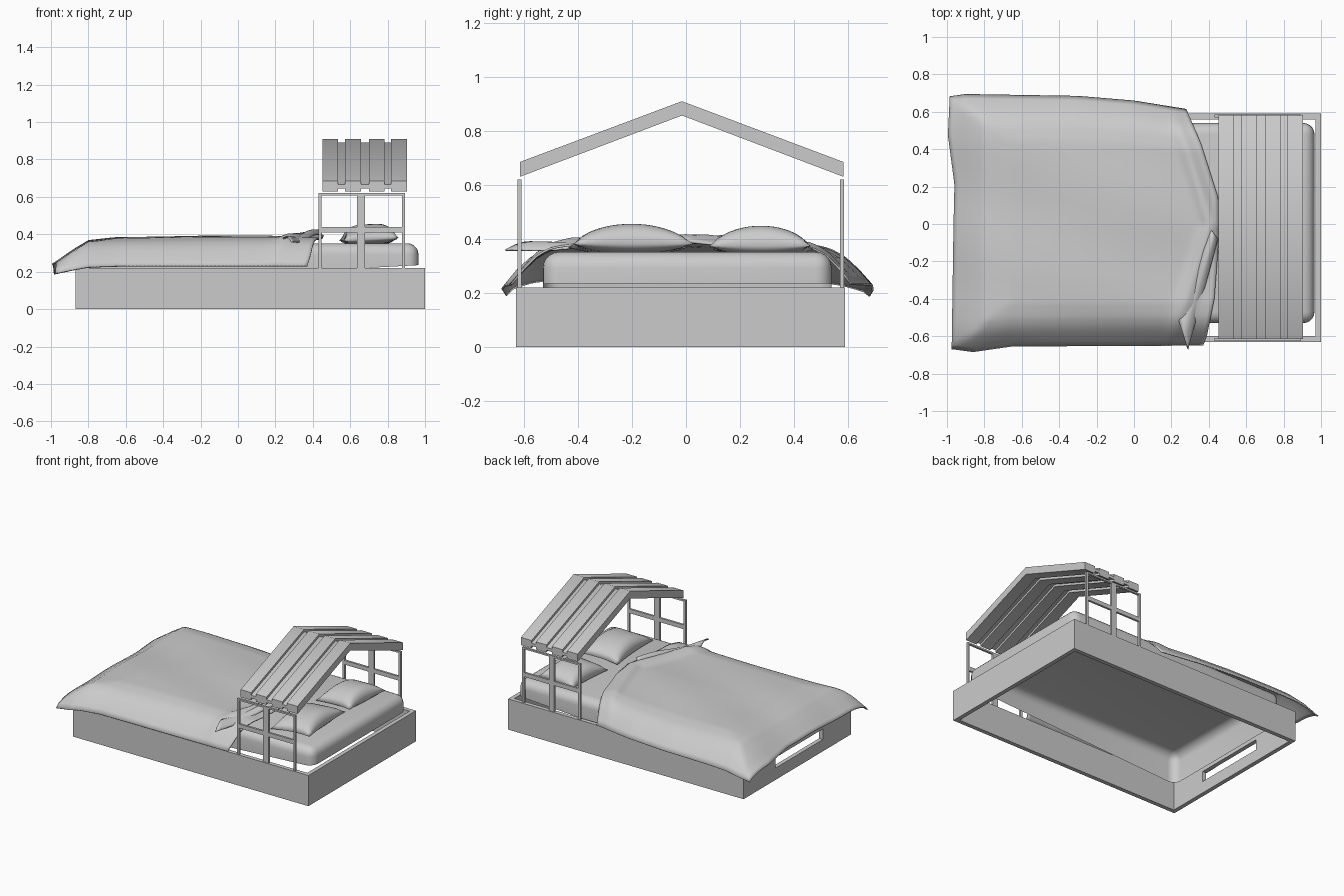
import bpy, bmesh, math
from mathutils import Vector

cube = bpy.data.objects.get("Cube")
if cube:
    bpy.data.objects.remove(cube, do_unlink=True)

GREY = (0.6, 0.6, 0.6, 1)
mat = bpy.data.materials.new("plain grey")
mat.use_nodes = True
mat.diffuse_color = GREY
mat.node_tree.nodes["Principled BSDF"].inputs["Base Color"].default_value = GREY


def finish(name, bm, smooth=False):
    bmesh.ops.recalc_face_normals(bm, faces=bm.faces)
    mesh = bpy.data.meshes.new(name)
    bm.to_mesh(mesh)
    bm.free()
    ob = bpy.data.objects.new(name, mesh)
    bpy.context.collection.objects.link(ob)
    mesh.materials.append(mat)
    if smooth:
        mesh.shade_smooth()
    return ob


def box_mesh(x, y, z):
    bm = bmesh.new()
    bmesh.ops.create_cube(bm, size=1)
    for v in bm.verts:
        v.co = [r[0] + (c + 0.5) * (r[1] - r[0]) for c, r in zip(v.co, (x, y, z))]
    return bm


def box(name, x, y, z):
    return finish(name, box_mesh(x, y, z))


def prism(name, outline, x0, x1):
    """Outline in y and z, extruded along x, soft only over the ridge."""
    bm = bmesh.new()
    face = bm.faces.new([bm.verts.new((x0, y, z)) for y, z in outline])
    new = bmesh.ops.extrude_face_region(bm, geom=[face])["geom"]
    bmesh.ops.translate(bm, vec=(x1 - x0, 0, 0),
                        verts=[v for v in new if isinstance(v, bmesh.types.BMVert)])
    ob = finish(name, bm, True)
    ob.data.set_sharp_from_angle(angle=math.radians(60))


def sheet(bm, fn, nu, nv):
    """Grid whose points come from fn(u, v), with u and v from -1 to 1."""
    rows = [[bm.verts.new(fn(2 * i / nu - 1, 2 * j / nv - 1)) for j in range(nv + 1)]
            for i in range(nu + 1)]
    for a, b in zip(rows, rows[1:]):
        for j in range(nv):
            bm.faces.new((a[j], b[j], b[j + 1], a[j + 1]))


def lerp(points, t):
    """Value at t along a list of (t, value) pairs."""
    for (a, p), (b, q) in zip(points, points[1:]):
        if t <= b:
            return p + (q - p) * max(0, (t - a) / (b - a))
    return points[-1][1]


# Hollow base: four boards around an open middle, with a hand slot in the foot
X0, X1, Y0, Y1, WALL, TOP = -0.87, 1.0, -0.63, 0.59, 0.03, 0.22
for name, y in (("front_board", (Y0, Y0 + WALL)), ("back_board", (Y1 - WALL, Y1))):
    box(name, (X0, X1), y, (0, TOP))
box("head_board", (X1 - WALL, X1), (Y0 + WALL, Y1 - WALL), (0, TOP))
foot_board = box("foot_board", (X0, X0 + WALL), (Y0 + WALL, Y1 - WALL), (0, TOP))
cutter = box("slot_cutter", (X0 - 0.1, X0 + 0.1), (-0.31, 0.23), (0.085, 0.16))
cutter.hide_render = True
cutter.hide_viewport = True
slot = foot_board.modifiers.new("slot", "BOOLEAN")
slot.operation, slot.object, slot.solver = "DIFFERENCE", cutter, "EXACT"

# Mattress cover: open underneath, hanging deeper towards the foot
bm = box_mesh((-0.79, 0.965), (-0.53, 0.54), (0.235, 0.352))
bmesh.ops.delete(bm, geom=[min(bm.faces, key=lambda f: f.calc_center_median().z)],
                 context="FACES_ONLY")
for v in bm.verts:
    if v.co.z < 0.3 and v.co.x < 0:
        v.co.z = 0.14
mattress = finish("mattress", bm, True)
bevel = mattress.modifiers.new("round", "BEVEL")
bevel.width, bevel.segments = 0.06, 5

# Window-like side frames under the roof
for side, y in (("front", (-0.625, -0.61)), ("back", (0.57, 0.585))):
    for part, x in (("foot_post", (0.43, 0.447)), ("middle_post", (0.637, 0.68)),
                    ("head_post", (0.877, 0.892))):
        box(f"{side}_{part}", x, y, (TOP, 0.62))
    box(f"{side}_crossbar", (0.43, 0.892), y, (0.41, 0.44))
    box(f"{side}_top_bar", (0.43, 0.892), y, (0.608, 0.62))


# Gabled roof: four thick slats with a thin recessed layer between them
def gable(top, bottom):
    return [(-0.615, 0.685 - top), (-0.015, 0.91 - top), (0.583, 0.685 - top),
            (0.583, 0.63 + bottom), (-0.015, 0.857 + bottom), (-0.615, 0.63 + bottom)]


slats = ((0.452, 0.535), (0.572, 0.657), (0.7, 0.783), (0.818, 0.903))
for n, (a, b) in enumerate(slats):
    prism(f"roof_slat_{n + 1}", gable(0, 0), a, b)
for n, (s, t) in enumerate(zip(slats, slats[1:])):
    prism(f"roof_filler_{n + 1}", gable(0.018, 0.016), s[1], t[0])


# Pillows
def pillow(name, centre, half, turn):
    bm = bmesh.new()
    for height in (0.08, -0.03):
        def point(u, v):
            puff = max(0, (1 - u ** 4) * (1 - v * v)) ** 0.6
            return (half[0] * u * (0.92 + 0.08 * v * v),
                    half[1] * v * (0.92 + 0.08 * u * u), height * puff)
        sheet(bm, point, 16, 16)
    bmesh.ops.remove_doubles(bm, verts=bm.verts, dist=0.0005)
    ob = finish(name, bm, True)
    ob.location = centre
    ob.rotation_euler = (0, math.radians(-3), turn)


pillow("front_pillow", (0.7, -0.205, 0.374), (0.15, 0.225), 0.06)
pillow("back_pillow", (0.7, 0.28, 0.367), (0.14, 0.19), -0.06)

# Duvet: draped over the foot and both sides, ridged along its head edge
HEAD_EDGE = [(-0.65, 0.37), (-0.6, 0.39), (-0.4, 0.43), (0, 0.46),
             (0.15, 0.45), (0.45, 0.36), (0.65, 0.28)]
FOOT_EDGE = [(-0.65, -0.975), (0, -0.965), (0.2, -0.96), (0.45, -0.995), (0.65, -0.985)]
BACK_EDGE = [(-0.97, 0.685), (-0.9, 0.695), (-0.3, 0.685), (0, 0.66), (0.28, 0.615)]
FRONT_EDGE = [(-0.97, 0.67), (-0.86, 0.685), (-0.65, 0.655), (0.4, 0.65)]
SIDE_DROP = [(0, 0), (0.65, 0.006), (0.77, 0.022), (0.85, 0.05), (0.93, 0.1), (1, 0.155)]
FOOT_DROP = [(-1, 0.15), (-0.96, 0.125), (-0.88, 0.07), (-0.8, 0.022), (-0.65, 0.005),
             (-0.4, 0)]


def duvet_point(u, v):
    head, foot = lerp(HEAD_EDGE, v * 0.65), lerp(FOOT_EDGE, v * 0.65)
    x = foot + (head - foot) * (u + 1) / 2
    y = v * lerp(BACK_EDGE if v > 0 else FRONT_EDGE, x)
    side, end = lerp(SIDE_DROP, abs(v)), lerp(FOOT_DROP, x)
    drop = max(side, end) + 0.3 * min(side, end)
    ridge = 0.41 - 0.32 * abs(y)
    fold = 0.03 * math.exp(-((x - ridge) / 0.04) ** 2) * (1 - abs(v) ** 3)
    wave = 0.005 * math.sin(5 * x + 2) * math.cos(4 * y) + 0.004 * math.sin(11 * y + 4 * x)
    return x, y, 0.388 - drop + fold + wave * (1 - v ** 8)


bm = bmesh.new()
sheet(bm, duvet_point, 64, 56)
duvet = finish("duvet", bm, True)
duvet.modifiers.new("cloth", "SOLIDIFY").thickness = 0.008


# Turned-back corner of the duvet
def corner_point(u, v):
    s, t = (u + 1) / 2, (v + 1) / 2
    inner = Vector((0.41, -0.03, 0.41)).lerp(Vector((0.24, -0.52, 0.375)), s)
    outer = Vector((0.45, -0.08, 0.40)).lerp(Vector((0.29, -0.67, 0.355)), s)
    p = inner.lerp(outer, t)
    p.z += 0.02 * math.sin(math.pi * t) + 0.008 * math.sin(7 * s)
    return p


bm = bmesh.new()
sheet(bm, corner_point, 16, 8)
corner = finish("turned_back_corner", bm, True)
corner.modifiers.new("cloth", "SOLIDIFY").thickness = 0.006
